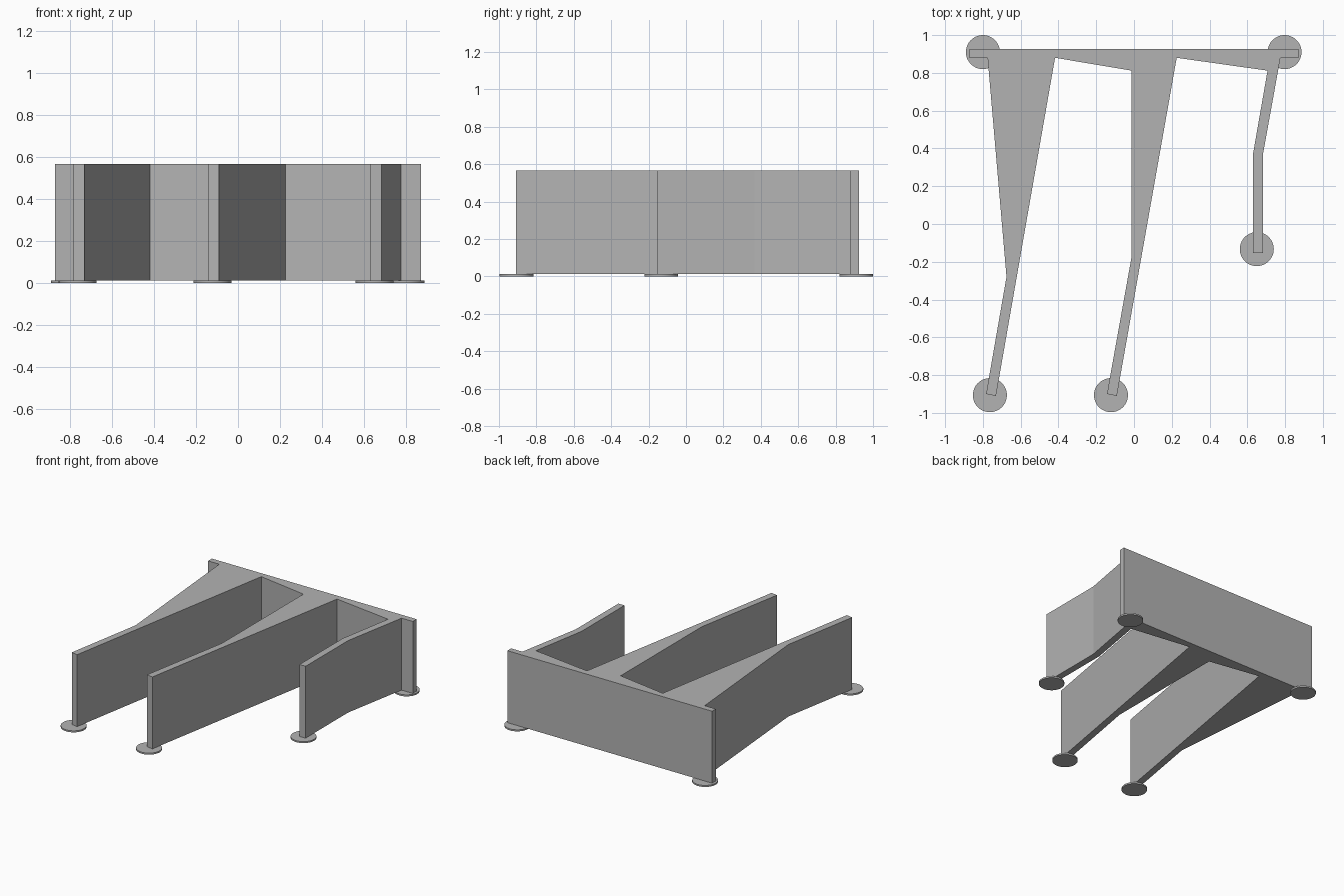
import bpy, bmesh, math

cube = bpy.data.objects.get("Cube")
if cube:
    bpy.data.objects.remove(cube, do_unlink=True)

# Single flat grey
grey = bpy.data.materials.new("plain grey")
grey.use_nodes = True
colour = (0.45, 0.45, 0.45, 1)
grey.diffuse_color = colour
grey.node_tree.nodes["Principled BSDF"].inputs["Base Color"].default_value = colour

FOOT_TOP = 0.012
TOP = 0.565


def extrude_outline(name, outline, bottom, top):
    """Upright wall block made from a plan outline."""
    bm = bmesh.new()
    face = bm.faces.new([bm.verts.new((x, y, bottom)) for x, y in outline])
    result = bmesh.ops.extrude_face_region(bm, geom=[face])
    moved = [v for v in result["geom"] if isinstance(v, bmesh.types.BMVert)]
    bmesh.ops.translate(bm, verts=moved, vec=(0, 0, top - bottom))
    bmesh.ops.recalc_face_normals(bm, faces=bm.faces)
    mesh = bpy.data.meshes.new(name)
    bm.to_mesh(mesh)
    bm.free()
    mesh.materials.append(grey)
    obj = bpy.data.objects.new(name, mesh)
    bpy.context.collection.objects.link(obj)
    return obj


# Back wall with three bent arms, as one continuous plan
back_end = [(0.87, 0.88), (0.87, 0.926), (-0.87, 0.926), (-0.87, 0.88)]
left_of_model_right_arm = [(-0.775, 0.88), (-0.675, -0.28), (-0.783, -0.90),
                           (-0.731, -0.91), (-0.418, 0.88)]
middle_arm = [(-0.013, 0.812), (-0.013, -0.175), (-0.143, -0.90),
              (-0.091, -0.91), (0.226, 0.88)]
short_arm = [(0.707, 0.812), (0.63, 0.37), (0.63, -0.153),
             (0.682, -0.153), (0.682, 0.365), (0.775, 0.88)]
extrude_outline("wall_frame",
                back_end + left_of_model_right_arm + middle_arm + short_arm,
                FOOT_TOP, TOP)

# Round foot pads
pads = {"back_right_foot": (-0.80, 0.91), "back_left_foot": (0.797, 0.91),
        "short_arm_foot": (0.65, -0.133), "middle_arm_foot": (-0.122, -0.906),
        "right_arm_foot": (-0.763, -0.906)}
for name, (x, y) in pads.items():
    bpy.ops.mesh.primitive_cylinder_add(vertices=48, radius=0.09, depth=FOOT_TOP,
                                        location=(x, y, FOOT_TOP / 2))
    pad = bpy.context.object
    pad.name = name
    pad.data.materials.append(grey)
    bpy.ops.object.shade_smooth_by_angle(angle=math.radians(30))
